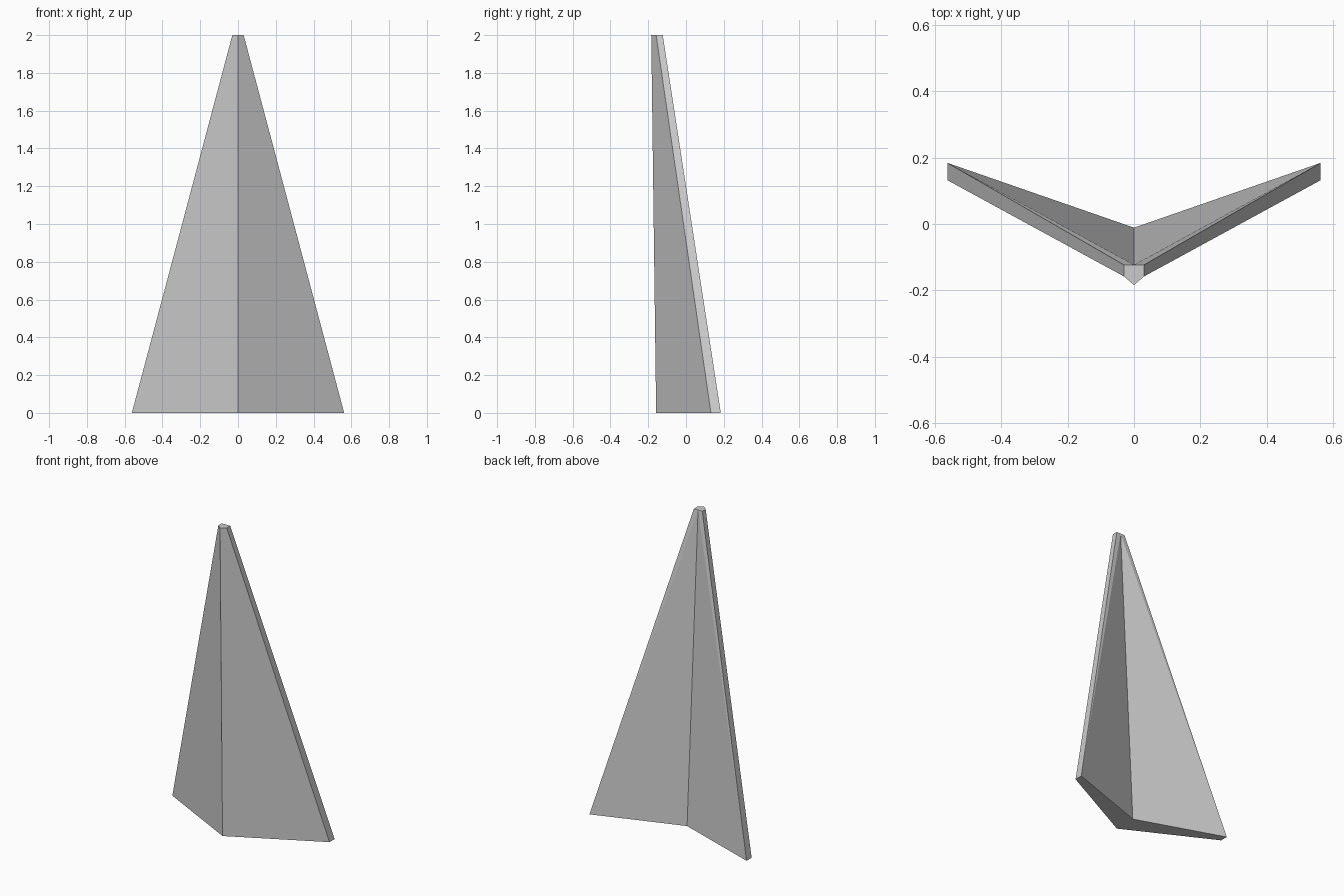
import bpy, bmesh

if "Cube" in bpy.data.objects:
    bpy.data.objects.remove(bpy.data.objects["Cube"])

# Half cross-sections (x, y): front ridge, outer front, outer back, back valley
BASE = [(0, -0.158), (0.562, 0.132), (0.562, 0.184), (0, -0.011)]
TIP = [(0, -0.184), (0.03, -0.158), (0.03, -0.123), (0, -0.123)]

bm = bmesh.new()
low = [bm.verts.new((x, y, 0)) for x, y in BASE]
high = [bm.verts.new((x, y, 2)) for x, y in TIP]

# End caps
bm.faces.new(low[::-1])
bm.faces.new(high)

# Front panel and outer edge
for i in range(2):
    bm.faces.new((low[i], low[i + 1], high[i + 1], high[i]))

# Slightly folded back panel
bm.faces.new((low[2], low[3], high[3]))
bm.faces.new((low[2], high[3], high[2]))
bm.normal_update()

mesh = bpy.data.meshes.new("folded_spike")
bm.to_mesh(mesh)
bm.free()
spike = bpy.data.objects.new("folded_spike", mesh)
bpy.context.collection.objects.link(spike)

# Mirror across the ridge
mirror = spike.modifiers.new("mirror", 'MIRROR')
mirror.use_axis[0] = True
mirror.use_clip = True
